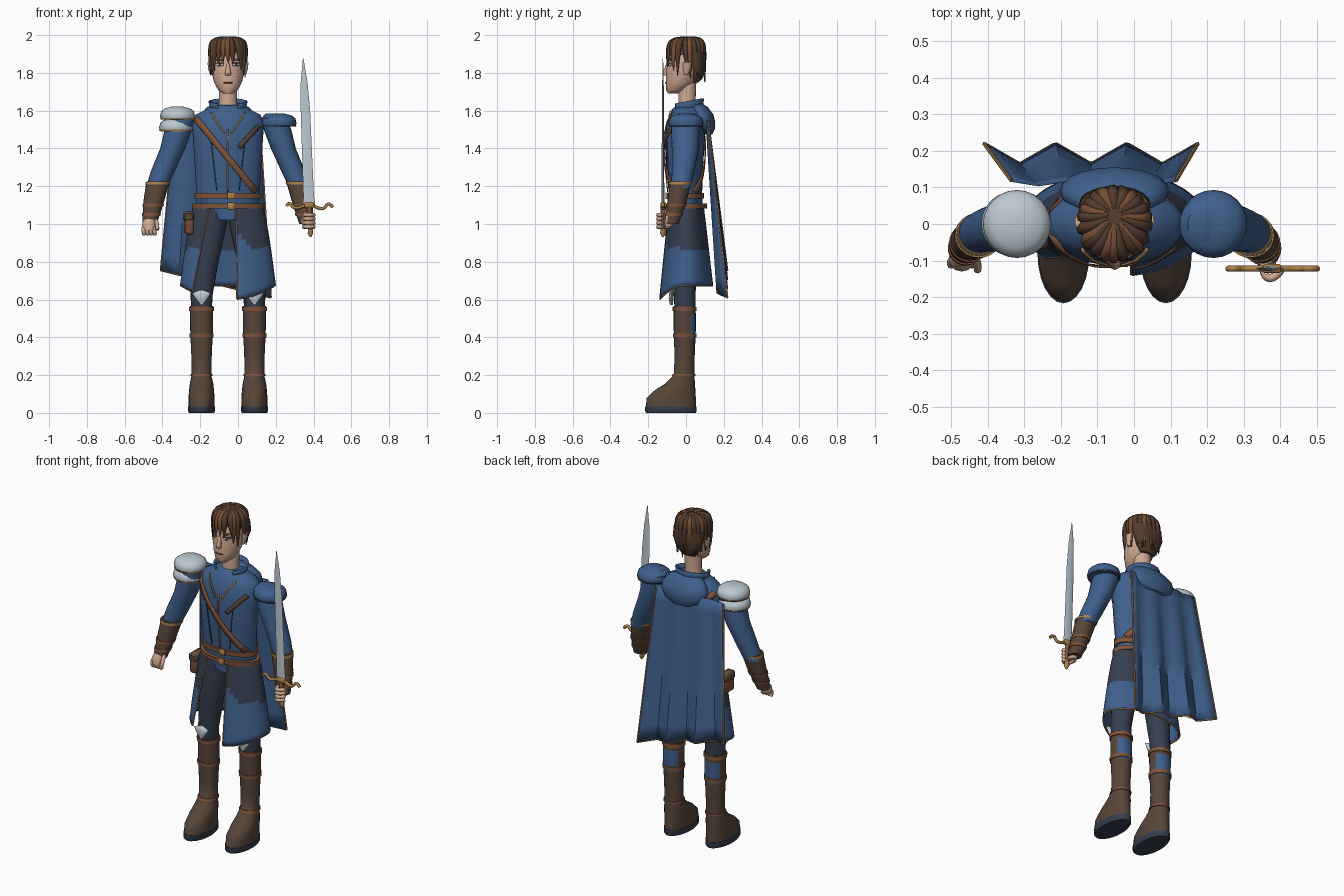
import bpy, bmesh, math, random
from math import sin, cos, pi, sqrt

if "Cube" in bpy.data.objects:
    bpy.data.objects.remove(bpy.data.objects["Cube"])
random.seed(4)
C = -0.053  # body axis


def material(name, *rgb):
    m = bpy.data.materials.new(name)
    m.use_nodes = True
    m.diffuse_color = (*rgb, 1)
    m.node_tree.nodes["Principled BSDF"].inputs["Base Color"].default_value = (*rgb, 1)
    return m


BLUE = material("blue cloth", .05, .115, .26)
DARK = material("dark cloth", .036, .05, .08)
BOOT = material("dark leather", .095, .06, .04)
BELT = material("tan leather", .22, .09, .045)
STEEL = material("steel", .50, .58, .64)
SKIN = material("skin", .62, .40, .29)
HAIR = material("dark hair", .085, .046, .027)
LIGHT = material("light hair", .19, .078, .036)
GOLD = material("gold", .42, .22, .07)


def finish(bm, name, mat, rule=None, alt=None, thick=0):
    bmesh.ops.recalc_face_normals(bm, faces=bm.faces[:])
    for f in bm.faces:
        f.material_index = int(bool(rule and rule(f.calc_center_median())))
    me = bpy.data.meshes.new(name)
    bm.to_mesh(me)
    bm.free()
    ob = bpy.data.objects.new(name, me)
    bpy.context.collection.objects.link(ob)
    me.materials.append(mat)
    if alt:
        me.materials.append(alt)
    if thick:
        mod = ob.modifiers.new("thickness", "SOLIDIFY")
        mod.thickness, mod.offset = thick, 0
    select(ob)
    bpy.ops.object.shade_smooth_by_angle(angle=math.radians(45))
    return ob


def select(ob):
    bpy.ops.object.select_all(action="DESELECT")
    ob.select_set(True)
    bpy.context.view_layer.objects.active = ob


def loft(name, rings, mat, n=20, rule=None, alt=None):
    """Stack of ellipses: (z, centre x, front y, back y, half width)."""
    bm = bmesh.new()
    loops = [[bm.verts.new((cx + rx * sin(2 * pi * i / n),
                            (y0 + y1) / 2 - (y1 - y0) / 2 * cos(2 * pi * i / n), z))
              for i in range(n)] for z, cx, y0, y1, rx in rings]
    for a, b in zip(loops, loops[1:]):
        for i in range(n):
            bm.faces.new((a[i], a[(i + 1) % n], b[(i + 1) % n], b[i]))
    bm.faces.new(loops[0])
    bm.faces.new(loops[-1])
    return finish(bm, name, mat, rule, alt)


def grid(name, fn, nu, nv, mat, thick=.006, rule=None, alt=None):
    bm = bmesh.new()
    vs = [[bm.verts.new(fn(u / nu, v / nv)) for u in range(nu + 1)] for v in range(nv + 1)]
    for v in range(nv):
        for u in range(nu):
            bm.faces.new((vs[v][u], vs[v][u + 1], vs[v + 1][u + 1], vs[v + 1][u]))
    return finish(bm, name, mat, rule, alt, thick)


def tube(name, pts, radii, mat, order=3, res=2):
    cu = bpy.data.curves.new(name, "CURVE")
    cu.dimensions, cu.bevel_depth, cu.bevel_resolution = "3D", 1, res
    cu.resolution_u, cu.use_fill_caps = 5, True
    sp = cu.splines.new("NURBS")
    sp.points.add(len(pts) - 1)
    for i, p in enumerate(pts):
        sp.points[i].co = (*p, 1)
        sp.points[i].radius = radii[i] if isinstance(radii, list) else radii
    sp.order_u, sp.use_endpoint_u = order, True
    ob = bpy.data.objects.new(name, cu)
    bpy.context.collection.objects.link(ob)
    cu.materials.append(mat)
    select(ob)
    bpy.ops.object.convert(target="MESH")


def box(name, at, size, mat):
    bm = bmesh.new()
    bmesh.ops.create_cube(bm, size=1)
    for v in bm.verts:
        v.co = [a + c * s for a, c, s in zip(at, v.co, size)]
    bmesh.ops.bevel(bm, geom=bm.edges[:], offset=min(size) * .2, segments=1, affect="EDGES")
    finish(bm, name, mat)


def ring_at(rings, z, pad=0):
    for a, b in zip(rings, rings[1:]):
        if a[0] <= z <= b[0]:
            t = (z - a[0]) / (b[0] - a[0])
            _, cx, y0, y1, rx = [p + (q - p) * t for p, q in zip(a, b)]
            return (z, cx, y0 - pad, y1 + pad, rx + pad)


def band(name, rings, z, h, pad, mat):
    lo, hi = ring_at(rings, z - h / 2, pad), ring_at(rings, z + h / 2, pad)
    loft(name, [lo, hi], mat, 24)


def plate(name, rings, a, b, width, mat, off=.005, side=-1):
    """Thin strip from a to b (x, z) laid over a lofted surface."""
    dx, dz = b[0] - a[0], b[1] - a[1]
    k = width / sqrt(dx * dx + dz * dz)

    def point(u, v):
        x, z = a[0] + dx * u - dz * k * (v - .5), a[1] + dz * u + dx * k * (v - .5)
        _, cx, y0, y1, rx = ring_at(rings, z)
        bulge = sqrt(max(0, 1 - ((x - cx) / rx) ** 2))
        return x, (y0 + y1) / 2 + side * ((y1 - y0) / 2 * bulge + off), z
    grid(name, point, 12, 2, mat, .006)


def sided(rings, s):
    return [(z, C + s * r, y0, y1, rx) for z, r, y0, y1, rx in rings]


# Torso of the coat, collar and hood
torso = sided([(1.02, 0, -.085, .08, .08), (1.08, 0, -.085, .09, .165), (1.15, 0, -.09, .085, .168),
               (1.3, 0, -.105, .09, .175), (1.45, 0, -.113, .1, .185), (1.54, 0, -.1, .1, .192),
               (1.58, 0, -.085, .1, .17), (1.61, 0, -.07, .09, .11), (1.63, 0, -.05, .07, .07)], 1)
loft("coat_body", torso, BLUE, 28)


def collar(u, v):
    a = .45 + .2 * v + u * (2 * pi - .9 - .4 * v)
    return C + (.085 + .015 * v) * sin(a), .01 - (.07 + .012 * v) * cos(a), 1.58 + v * (.07 - .015 * cos(a))


grid("collar", collar, 24, 3, BLUE, .008)
loft("hood", sided([(1.475, 0, .1, .14, .06), (1.5, 0, .07, .152, .115), (1.54, 0, .03, .155, .15),
                    (1.58, 0, .02, .145, .145), (1.62, 0, .02, .115, .11), (1.64, 0, .03, .08, .06)], 1), BLUE)
plate("front_seam", torso, (C, 1.17), (C, 1.5), .008, GOLD)
for s in (-1, 1):
    plate("neck_trim", torso, (C + s * .09, 1.59), (C + s * .02, 1.48), .008, GOLD)
    plate("chest_seam", torso, (C + s * .06, 1.18), (C + s * .09, 1.44), .004, DARK, .002)
plate("chest_sheath", torso, (.005, 1.405), (.11, 1.52), .024, BOOT, .014)
plate("chest_strap", torso, (-.225, 1.56), (.095, 1.17), .032, BELT, .008)
plate("back_strap", torso, (-.225, 1.56), (.095, 1.17), .032, BELT, .008, 1)
band("upper_belt", torso, 1.15, .03, .01, BELT)
band("lower_belt", torso, 1.095, .026, .022, BELT)
for z, y in ((1.15, -.103), (1.095, -.111)):
    box("buckle", (-.035, y, z), (.04, .012, .036), GOLD)
box("hip_pouch", (-.26, -.02, 1.005), (.05, .09, .12), BELT)
box("pouch_flap", (-.262, -.02, 1.04), (.056, .096, .05), BOOT)


# Split skirt of the coat
def skirt(u, v):
    left, right = .23 - .04 * v, .58 + .28 * v
    a = left + u * (2 * pi - left - right)
    hem = .675 - .075 * max(0, cos(a)) ** 2
    rx, ry = .175 + .075 * v ** .7, .09 + .05 * v
    return C + rx * sin(a), -ry * cos(a), 1.1 + v * (hem - 1.1)


grid("coat_skirt", skirt, 44, 16, BLUE, .008,
     lambda c: c.z > .87 + .9 * max(0, .13 - abs(c.x - C)) * (c.y < 0), DARK)
tube("skirt_hem_trim", [skirt(i / 30, 1) for i in range(31)], .005, GOLD, 2, 0)
for u in (0, 1):
    tube("skirt_edge_trim", [skirt(u, i / 8) for i in range(9)], .005, GOLD, 2, 0)


# Pleated cape with a slanted hem
def cape(u, v):
    x = -.335 + .45 * u + v * (-.075 + .135 * u)
    return x, .112 + .08 * v + (.006 + .022 * v) * cos(6 * pi * u), 1.55 + v * (-.795 - .145 * u)


grid("cape", cape, 12, 10, BLUE, .006)
tube("cape_hem_trim", [cape(i / 12, 1) for i in range(13)], .005, GOLD, 2, 0)
for u in (0, 1):
    tube("cape_edge_trim", [cape(u, 0), cape(u, 1)], .005, GOLD, 2, 0)

# Legs, boots, arms
leg = [(.54, .14, -.06, .05, .055), (.62, .14, -.065, .05, .058), (.8, .12, -.075, .06, .07),
       (1.0, .09, -.08, .08, .085), (1.09, .08, -.075, .08, .08)]
boot = [(.03, .14, -.213, .052, .069), (.08, .14, -.208, .052, .069), (.12, .14, -.165, .05, .066),
        (.155, .14, -.11, .047, .062), (.2, .14, -.065, .045, .052), (.3, .14, -.06, .046, .054),
        (.39, .14, -.064, .05, .058), (.44, .14, -.065, .052, .06), (.52, .14, -.065, .052, .061),
        (.565, .14, -.066, .05, .062)]
sole = [(0, .14, -.21, .052, .066), (.008, .14, -.217, .056, .071), (.035, .14, -.217, .056, .071)]
knee = [(.57, .14, -.085, -.07, .004), (.61, .14, -.092, -.065, .035), (.635, .14, -.088, -.065, .05),
        (.65, .14, -.082, -.07, .01)]
sleeve = [(1.19, .38, -.08, .025, .055), (1.28, .345, -.075, .045, .063), (1.4, .293, -.075, .068, .066),
          (1.5, .262, -.08, .072, .073), (1.56, .245, -.075, .072, .068), (1.585, .235, -.04, .04, .035)]
bracer = [(1.0, .415, -.115, -.04, .038), (1.03, .41, -.112, -.028, .043), (1.12, .393, -.098, .004, .055),
          (1.225, .37, -.088, .028, .062)]
palm = [(.965, .418, -.13, -.075, .03), (1.0, .418, -.13, -.06, .036), (1.03, .412, -.11, -.05, .032)]
for s, side in ((-1, "right_"), (1, "left_")):
    loft(side + "trouser_leg", sided(leg, s), DARK)
    b = sided(boot, s)
    loft(side + "boot", b, BOOT, 24, lambda c: .39 < c.z < .52 and c.y > .025, BLUE)
    loft(side + "sole", sided(sole, s), DARK, 24)
    for z in (.2, .41, .55):
        band(side + "boot_strap", b, z, .022 if z > .3 else .012, .005, BELT)
    loft(side + "knee_plate", sided(knee, s), STEEL, 8)
    loft(side + "sleeve", sided(sleeve, s), BLUE)
    br = sided(bracer, s)
    loft(side + "bracer", br, BOOT)
    for z in (1.05, 1.1, 1.215):
        band(side + "bracer_band", br, z, .014, .004, GOLD if z > 1.2 else BELT)

# Right open hand and left fist
loft("right_palm", sided(palm, -1), SKIN, 12)
for i in range(4):
    x = -.5 + i * .019
    tube("right_finger", [(x, -.1, .985), (x - .002, -.12, .965), (x + .004, -.105, .945)], .011, SKIN)
tube("right_thumb", [(-.435, -.09, 1.02), (-.425, -.115, .995), (-.428, -.125, .97)], .011, SKIN)
loft("left_palm", [(.985, .365, -.12, -.075, .02), (1.01, .362, -.125, -.06, .03),
                   (1.06, .36, -.11, -.04, .032)], SKIN, 12)
for i in range(4):
    z = .985 + i * .021
    tube("left_finger", [(.35, -.09, z), (.352, -.145, z), (.385, -.15, z), (.402, -.125, z)], .011, SKIN)

# Shoulder armour
for name, z0, cx, rx, mat in (("right_lower_pauldron", 1.49, -.328, .09, STEEL),
                              ("right_upper_pauldron", 1.552, -.32, .093, STEEL),
                              ("left_pauldron", 1.515, .217, .093, BLUE)):
    dome = [(z0 + dz, cx, -rx * k, rx * k, rx * k) for dz, k in
            ((0, .92), (.02, 1), (.045, .93), (.06, .72), (.07, .3))]
    loft(name, dome, mat, 24)
    band(name + "_rim", dome, z0 + .006, .008, .003, GOLD if mat is STEEL else DARK)

# Head and face
head = sided([(1.69, 0, -.095, -.045, .025), (1.71, 0, -.106, 0, .052), (1.75, 0, -.107, .05, .074),
              (1.8, 0, -.106, .08, .086), (1.86, 0, -.1, .09, .09), (1.93, 0, -.085, .088, .082),
              (1.975, 0, -.04, .05, .045)], 1)
loft("head", head, SKIN, 24)
loft("neck", sided([(1.58, 0, -.04, .055, .058), (1.64, 0, -.04, .05, .048), (1.76, 0, -.04, .055, .048)], 1), SKIN)
loft("nose", sided([(1.785, 0, -.118, -.09, .014), (1.797, 0, -.126, -.09, .016), (1.85, 0, -.104, -.09, .008)], 1),
     SKIN, 8)
plate("mouth", head, (C - .024, 1.748), (C + .024, 1.748), .006, LIGHT, .001)
for s in (-1, 1):
    x = C + s * .042
    plate("eye_white", head, (x - .017, 1.843), (x + .017, 1.843), .012, STEEL, .001)
    plate("iris", head, (x - .006, 1.843), (x + .006, 1.843), .013, HAIR, .003)
    plate("eyelid", head, (x - .02, 1.851), (x + .02, 1.851), .005, HAIR, .003)
    plate("eyebrow", head, (x - s * .02, 1.868), (x + s * .024, 1.872), .009, HAIR, .003)
    loft("ear", [(1.79, C + s * .088, -.01, .01, .008), (1.82, C + s * .093, -.015, .025, .013),
                 (1.855, C + s * .095, -.015, .03, .014)], SKIN, 10)

# Hair: a back shell with tapered locks over it
loft("hair_top", sided([(1.895, 0, -.088, .1, .094), (1.93, 0, -.09, .1, .094), (1.965, 0, -.07, .085, .078),
                        (1.988, 0, -.035, .045, .04)], 1), HAIR)
loft("hair_back", sided([(1.75, 0, .03, .068, .045), (1.79, 0, .015, .093, .075), (1.85, 0, .01, .104, .097),
                         (1.91, 0, -.02, .102, .098)], 1), HAIR)
for i in range(22):
    a = 2 * pi * i / 22 + random.uniform(-.08, .08)
    front, flank = cos(a), abs(sin(a))
    end = 1.865 - .075 * flank if front > 0 else 1.79 + .03 * front
    end += random.uniform(-.015, .015)
    twist = a + random.uniform(-.05, .25)
    tube("hair_lock", [(C + .02 * sin(a), .02 - .02 * cos(a), 1.982),
                       (C + .062 * sin(a), .005 - .065 * cos(a), 1.982),
                       (C + .096 * sin(a), -.096 * cos(a), 1.935),
                       (C + .093 * sin(twist), -.1 * cos(twist), end)],
         [.01, .016, .021, .002], LIGHT if i % 3 == 0 else HAIR, 3, 1)

# Sword
loft("blade", [(1.09, .377, -.13, -.114, .033), (1.15, .374, -.129, -.115, .028), (1.6, .357, -.128, -.116, .025),
               (1.75, .35, -.126, -.118, .018), (1.88, .345, -.123, -.121, .001)], STEEL, 4)
tube("cross_guard", [(.257, -.122, 1.095), (.27, -.122, 1.12), (.3, -.122, 1.075), (.376, -.122, 1.11),
                     (.45, -.122, 1.07), (.48, -.122, 1.12), (.502, -.122, 1.088)], .0085, GOLD)
box("guard_block", (.377, -.122, 1.1), (.05, .024, .03), GOLD)
tube("grip", [(.378, -.122, 1.09), (.383, -.122, .965)], .013, BELT, 2)
loft("pommel", [(.93, .384, -.126, -.118, .004), (.95, .383, -.137, -.107, .015),
                (.972, .383, -.135, -.109, .013)], GOLD, 10)
